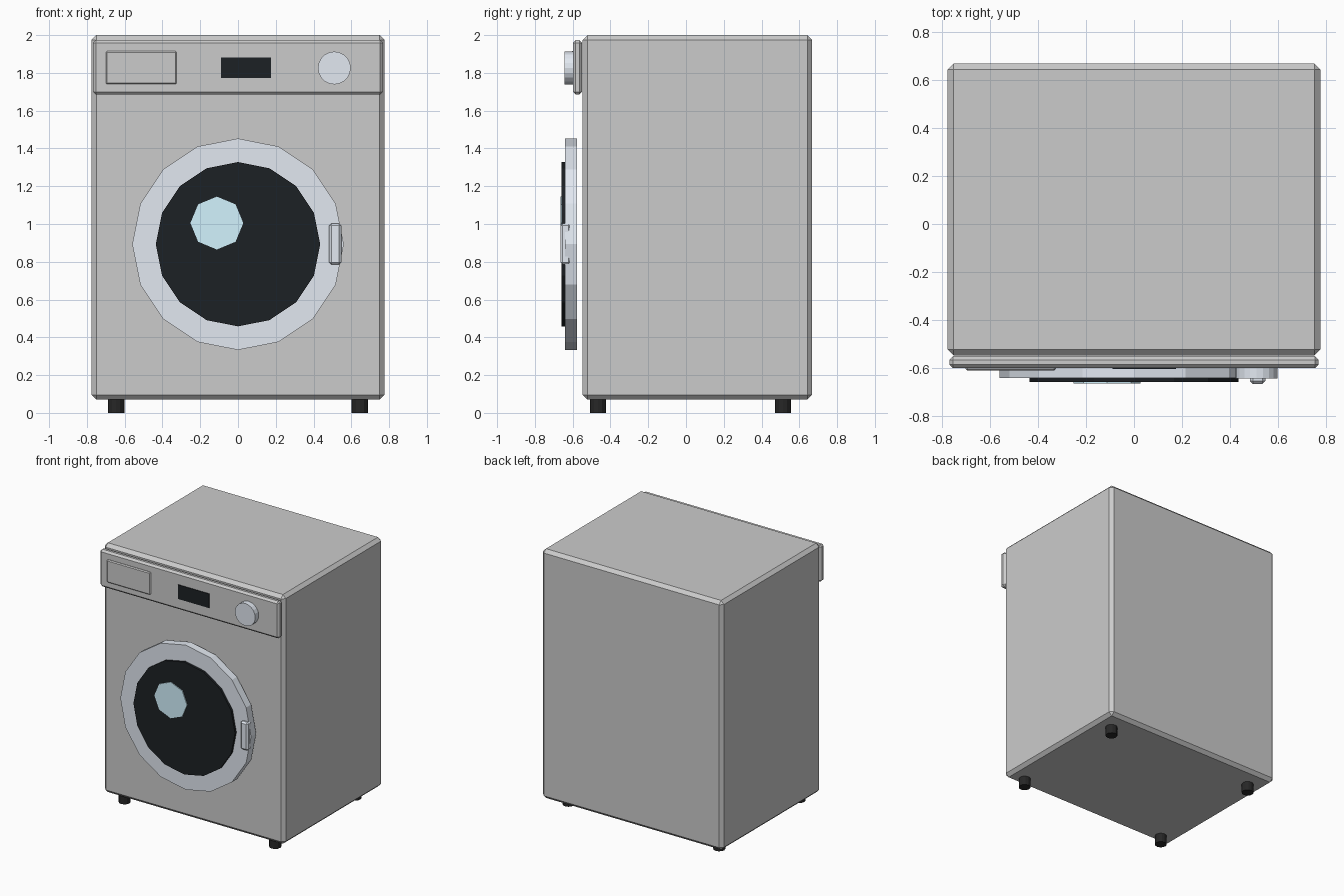
import bpy, math

if "Cube" in bpy.data.objects:
    bpy.data.objects.remove(bpy.data.objects["Cube"])


def material(name, rgb):
    m = bpy.data.materials.new(name)
    m.diffuse_color = (*rgb, 1)
    m.use_nodes = True
    m.node_tree.nodes["Principled BSDF"].inputs["Base Color"].default_value = m.diffuse_color
    return m


TRIM = material("trim", (0.76, 0.81, 0.88))
DARK = material("dark_glass", (0.012, 0.015, 0.018))
RUBBER = material("rubber", (0.02, 0.02, 0.02))
SHINE = material("highlight", (0.65, 0.9, 1.0))


def box(name, x, y, z, bevel=0, mat=None):
    """Box from (min, max) ranges, with a one-segment chamfer."""
    bpy.ops.mesh.primitive_cube_add(
        size=1, location=[(r[0] + r[1]) / 2 for r in (x, y, z)])
    o = bpy.context.object
    o.name = name
    o.scale = [r[1] - r[0] for r in (x, y, z)]
    bpy.ops.object.transform_apply(location=False, rotation=False, scale=True)
    if bevel:
        b = o.modifiers.new("bevel", 'BEVEL')
        b.width, b.segments = bevel, 1
    if mat:
        o.data.materials.append(mat)
    return o


def disc(name, x, z, y, radius, sides, mat):
    """Flat-sided cylinder whose axis runs along y, y = (front, back)."""
    bpy.ops.mesh.primitive_cylinder_add(
        vertices=sides, radius=radius, depth=y[1] - y[0],
        location=(x, (y[0] + y[1]) / 2, z), rotation=(math.pi / 2, 0, 0))
    o = bpy.context.object
    o.name = name
    o.data.materials.append(mat)
    return o


# Cabinet and control panel
box("cabinet", (-0.775, 0.775), (-0.547, 0.667), (0.07, 2.0), 0.025)
box("control_panel", (-0.768, 0.768), (-0.599, -0.55), (1.685, 1.973), 0.015)

# Controls on the panel
box("detergent_drawer", (-0.70, -0.325), (-0.61, -0.58), (1.74, 1.915), 0.007)
box("display", (-0.09, 0.175), (-0.604, -0.585), (1.772, 1.882), 0, DARK)
disc("program_knob", 0.51, 1.826, (-0.642, -0.585), 0.087, 20, TRIM)

# Door: rim, window, reflection and handle
disc("door_rim", 0, 0.893, (-0.64, -0.578), 0.56, 16, TRIM)
disc("door_window", 0, 0.893, (-0.658, -0.61), 0.435, 16, DARK)
disc("window_reflection", -0.112, 1.005, (-0.664, -0.65), 0.14, 8, SHINE)
box("door_handle", (0.482, 0.547), (-0.665, -0.61), (0.785, 1.003), 0.012, TRIM)

# Feet
for sx, side in ((-1, "left"), (1, "right")):
    for y, end in ((-0.466, "front"), (0.514, "back")):
        bpy.ops.mesh.primitive_cylinder_add(
            vertices=12, radius=0.043, depth=0.08, location=(sx * 0.645, y, 0.04))
        foot = bpy.context.object
        foot.name = f"{end}_{side}_foot"
        foot.data.materials.append(RUBBER)
